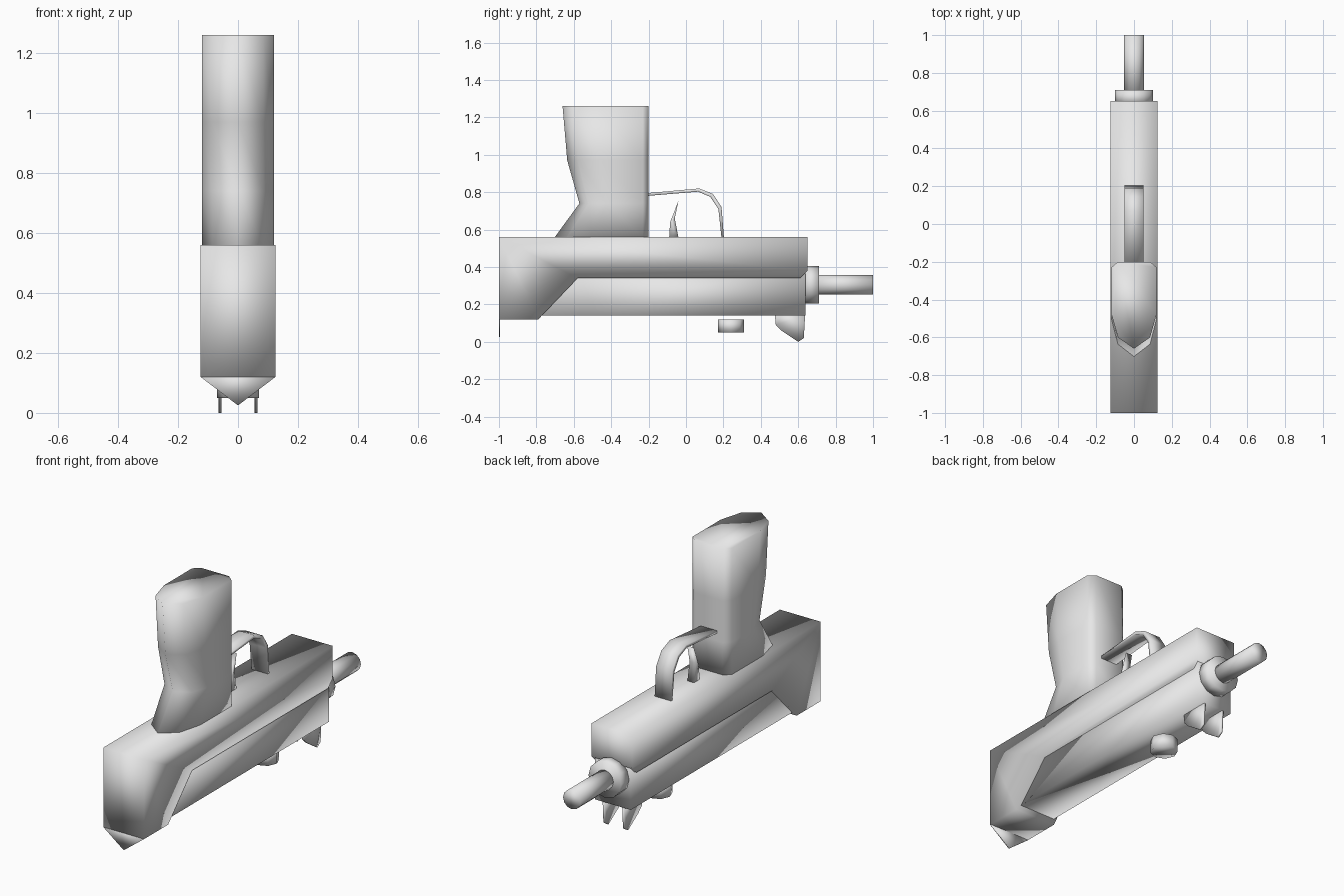
import bpy
import bmesh
from math import pi
from mathutils import Matrix, Vector

cube = bpy.data.objects.get("Cube")
if cube:
    bpy.data.objects.remove(cube, do_unlink=True)

GREY = (0.8, 0.8, 0.8, 1.0)
metal = bpy.data.materials.new("plain_grey")
metal.use_nodes = True
metal.diffuse_color = GREY
bsdf = next(n for n in metal.node_tree.nodes if n.type == 'BSDF_PRINCIPLED')
bsdf.inputs["Base Color"].default_value = GREY


def finish(name, bm):
    """Turn a bmesh into a smooth-shaded object."""
    bmesh.ops.recalc_face_normals(bm, faces=bm.faces)
    for face in bm.faces:
        face.smooth = True
    mesh = bpy.data.meshes.new(name)
    bm.to_mesh(mesh)
    bm.free()
    mesh.materials.append(metal)
    obj = bpy.data.objects.new(name, mesh)
    bpy.context.collection.objects.link(obj)
    return obj


def loft(name, rings):
    """Skin a list of closed rings and cap both ends."""
    bm = bmesh.new()
    loops = [[bm.verts.new(p) for p in ring] for ring in rings]
    count = len(loops[0])
    for a, b in zip(loops, loops[1:]):
        for i in range(count):
            j = (i + 1) % count
            bm.faces.new((a[i], a[j], b[j], b[i]))
    bm.faces.new(loops[0])
    bm.faces.new(loops[-1])
    return finish(name, bm)


def plate(name, profile, x0, x1):
    """Extrude a side profile of (y, z) points across x."""
    return loft(name, [[(x, y, z) for y, z in profile] for x in (x0, x1)])


def cylinder(name, radius, depth, center, sides, along_y=True):
    bm = bmesh.new()
    turn = Matrix.Rotation(pi / 2, 4, 'X') if along_y else Matrix()
    bmesh.ops.create_cone(bm, cap_ends=True, segments=sides, radius1=radius,
                          radius2=radius, depth=depth,
                          matrix=Matrix.Translation(Vector(center)) @ turn)
    return finish(name, bm)


# Receiver halves
plate("main_receiver", [(-1, 0.12), (-0.79, 0.12), (-0.58, 0.34), (0.61, 0.34),
                        (0.65, 0.38), (0.65, 0.56), (-1, 0.56)], -0.125, 0.125)
plate("narrow_receiver", [(-0.78, 0.14), (0.64, 0.14), (0.64, 0.40),
                          (-0.55, 0.40)], -0.11, 0.11)


# Grip: a rounded-front, pointed-back section lofted upwards
def grip_ring(back, z):
    front, span = -0.2, -0.2 - back
    half = [(0.085, front), (0.12, front - 0.03), (0.12, front - span * 0.6),
            (0.085, front - span * 0.87)]
    right = [(x, y, z) for x, y in half]
    left = [(-x, y, z) for x, y in reversed(half)]
    return right + [(0, back, z)] + left


loft("grip", [grip_ring(back, z) for back, z in
              ((-0.705, 0.555), (-0.57, 0.74), (-0.635, 0.97), (-0.66, 1.26))])

# Trigger guard: a bent strip, one ring per bend
outer = [(-0.21, 0.795), (0.07, 0.82), (0.145, 0.79), (0.19, 0.72), (0.203, 0.555)]
inner = [(-0.21, 0.78), (0.065, 0.803), (0.13, 0.775), (0.173, 0.71), (0.19, 0.555)]
loft("trigger_guard", [[(-0.05, *o), (0.05, *o), (0.05, *i), (-0.05, *i)]
                       for o, i in zip(outer, inner)])

# Trigger
plate("trigger", [(-0.09, 0.555), (-0.085, 0.64), (-0.04, 0.755),
                  (-0.06, 0.66), (-0.04, 0.555)], -0.02, 0.02)

# Barrel
cylinder("barrel_collar", 0.1, 0.08, (0, 0.67, 0.305), 12)
cylinder("barrel", 0.053, 0.32, (0, 0.84, 0.305), 12)

# Cocking knob
cylinder("cocking_knob", 0.07, 0.07, (0, 0.24, 0.085), 8, along_y=False)

# Sights
blade = [(0.475, 0.145), (0.48, 0.09), (0.51, 0.06), (0.6, 0.0),
         (0.63, 0.02), (0.637, 0.145)]
for side, x in (("left", 0.06), ("right", -0.06)):
    plate("front_sight_" + side, blade, x - 0.005, x + 0.005)
loft("rear_sight", [[(-0.125, y, 0.12), (0.125, y, 0.12), (0, y, 0.025)]
                    for y in (-1, -0.994)])
